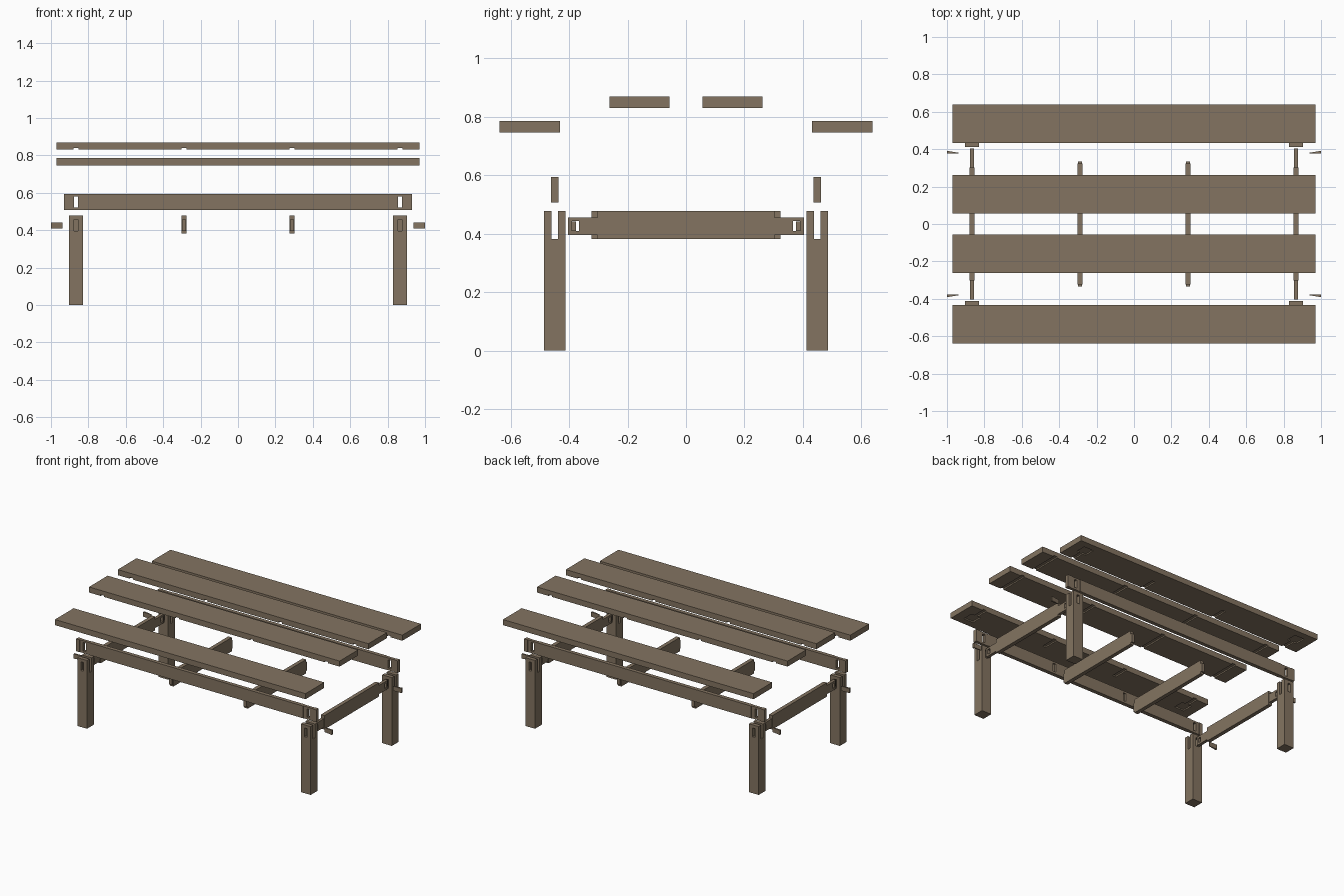
import bpy
import bmesh
from mathutils import Vector

cube = bpy.data.objects.get("Cube")
if cube:
    bpy.data.objects.remove(cube, do_unlink=True)

wood = bpy.data.materials.new("brown_wood")
wood.use_nodes = True
wood.diffuse_color = (0.23, 0.175, 0.12, 1)
wood.node_tree.nodes["Principled BSDF"].inputs["Base Color"].default_value = wood.diffuse_color


def box(name, xs, ys, zs):
    """Box between pairs of limits, given in any order."""
    spans = [sorted(pair) for pair in (xs, ys, zs)]
    bm = bmesh.new()
    bmesh.ops.create_cube(bm, size=1)
    for v in bm.verts:
        v.co = Vector([hi if c > 0 else lo for c, (lo, hi) in zip(v.co, spans)])
    mesh = bpy.data.meshes.new(name)
    bm.to_mesh(mesh)
    bm.free()
    mesh.materials.append(wood)
    obj = bpy.data.objects.new(name, mesh)
    bpy.context.collection.objects.link(obj)
    return obj


def combine(obj, operation, xs, ys, zs):
    """Join a box to the part, or carve it away, and bake the result."""
    tool = box("tool", xs, ys, zs)
    mod = obj.modifiers.new("joint", 'BOOLEAN')
    mod.operation, mod.solver, mod.object = operation, 'EXACT', tool
    graph = bpy.context.evaluated_depsgraph_get()
    old = obj.data
    baked = bpy.data.meshes.new_from_object(obj.evaluated_get(graph))
    obj.modifiers.clear()
    obj.data = baked
    bpy.data.meshes.remove(old)
    bpy.data.objects.remove(tool, do_unlink=True)
    baked.materials.clear()
    baked.materials.append(wood)
    baked.name = obj.name


def cut(obj, xs, ys, zs):
    combine(obj, 'DIFFERENCE', xs, ys, zs)


def around(centre, width):
    return (centre - width / 2, centre + width / 2)


def scaled(sign, *pair):
    return tuple(sign * p for p in pair)


# Shared joinery sizes
END_X, JOIST_X = 0.866, 0.288
LEG_Y, LEG_W = 0.449, 0.075
THICK, TENON = 0.027, 0.021
TENON_Z = (0.395, 0.456)
BEAM_Z = (0.381, 0.478)
BEAM_XS = (-END_X, -JOIST_X, JOIST_X, END_X)
SIDES = (("left", 1), ("right", -1))
ENDS = (("front", -1), ("back", 1))

for end, sy in ENDS:
    # Inner top plank with cross grooves underneath
    plank = box(end + "_inner_plank", (-0.97, 0.97), scaled(sy, 0.056, 0.262), (0.83, 0.869))
    for x in BEAM_XS:
        cut(plank, around(x, THICK), scaled(sy, 0, 0.4), (0.8, 0.839))

    # Outer top plank with blind grooves and leg pockets underneath
    plank = box(end + "_outer_plank", (-0.97, 0.97), scaled(sy, 0.432, 0.639), (0.746, 0.785))
    for x in BEAM_XS:
        cut(plank, around(x, THICK), scaled(sy, 0.4, 0.536), (0.7, 0.755))
    for _, sx in SIDES:
        cut(plank, around(sx * END_X, LEG_W), scaled(sy, 0.515, 0.59), (0.7, 0.755))

    # Long rail, thinned at the legs, with through slots and joist mortises
    rail = box(end + "_rail", (-0.93, 0.93), around(sy * LEG_Y, THICK), (0.507, 0.593))
    for _, sx in SIDES:
        for face in (-1, 1):
            edge = sy * LEG_Y + face * TENON / 2
            cut(rail, around(sx * END_X, LEG_W), (edge, edge + face * 0.05), (0.4, 0.7))
        cut(rail, around(sx * END_X, TENON), around(sy * LEG_Y, 0.2), (0.522, 0.58))
        cut(rail, around(sx * JOIST_X, TENON), scaled(sy, 0.4, 0.447), (0.522, 0.58))

    for side, sx in SIDES:
        # Leg with an open rail slot on top and a through mortise
        leg = box(end + "_" + side + "_leg", around(sx * END_X, LEG_W),
                  around(sy * LEG_Y, LEG_W), (0, 0.478))
        cut(leg, around(sx * END_X, 0.2), around(sy * LEG_Y, TENON), (0.382, 0.6))
        cut(leg, around(sx * END_X, TENON), around(sy * LEG_Y, 0.2), TENON_Z)

        # Tapered locking wedge
        wedge = box(end + "_" + side + "_wedge", scaled(sx, 0.938, 1.0),
                    scaled(sy, 0.377, 0.391), (0.409, 0.441))
        for v in wedge.data.vertices:
            if abs(v.co.x) < 0.95 and abs(v.co.y) > 0.385:
                v.co.y = sy * 0.381

for side, sx in SIDES:
    # End stretcher with long tenons pierced for the wedges
    stretcher = box(side + "_end_stretcher", around(sx * END_X, THICK), (-0.302, 0.302), BEAM_Z)
    combine(stretcher, 'UNION', around(sx * END_X, TENON), (-0.404, 0.404), TENON_Z)
    for _, sy in ENDS:
        cut(stretcher, around(sx * END_X, 0.2), scaled(sy, 0.366, 0.39), (0.409, 0.443))

    # Middle joist with stub tenons
    joist = box(side + "_joist", around(sx * JOIST_X, THICK), (-0.323, 0.323), BEAM_Z)
    combine(joist, 'UNION', around(sx * JOIST_X, TENON), (-0.334, 0.334), TENON_Z)
